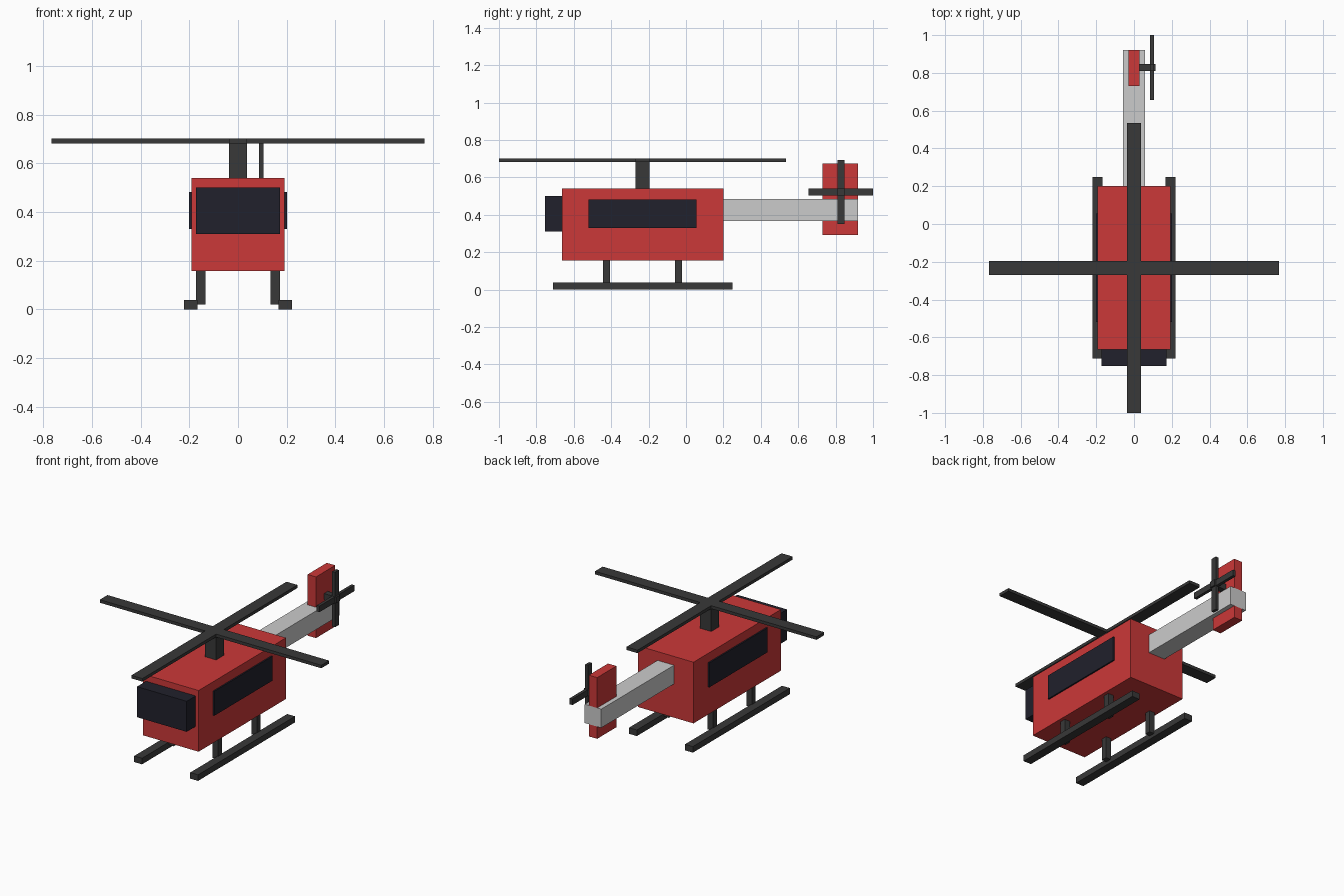
import bpy

if "Cube" in bpy.data.objects:
    bpy.data.objects.remove(bpy.data.objects["Cube"])


def material(name, rgb):
    mat = bpy.data.materials.new(name)
    mat.diffuse_color = (*rgb, 1)
    mat.use_nodes = True
    mat.node_tree.nodes["Principled BSDF"].inputs["Base Color"].default_value = mat.diffuse_color
    return mat


RED = material("red_paint", (0.6, 0.04, 0.04))
GLASS = material("dark_glass", (0.015, 0.015, 0.025))
DARK = material("dark_metal", (0.04, 0.04, 0.04))


def box(name, x, y, z, mat=None):
    """Box spanning the (min, max) ranges on each axis."""
    spans = (x, y, z)
    bpy.ops.mesh.primitive_cube_add(size=1, location=[(a + b) / 2 for a, b in spans])
    ob = bpy.context.object
    ob.name = name
    for v in ob.data.vertices:
        for i, (a, b) in enumerate(spans):
            v.co[i] *= b - a
    if mat:
        ob.data.materials.append(mat)
    return ob


def around(c, half):
    return (c - half, c + half)


# Cabin and windscreen
box("cabin", (-0.192, 0.192), (-0.664, 0.2), (0.157, 0.54), RED)
box("windscreen", (-0.172, 0.172), (-0.753, -0.6), (0.31, 0.501), GLASS)

# Tail boom and fin
box("tail_boom", (-0.057, 0.057), (0.15, 0.92), (0.368, 0.485))
box("tail_fin", (-0.029, 0.029), (0.73, 0.92), (0.292, 0.675), RED)

# Main rotor: mast and two crossed blades
RY = -0.233
box("rotor_mast", (-0.038, 0.038), around(RY, 0.038), (0.5, 0.69), DARK)
box("rotor_blade_long", (-0.038, 0.038), around(RY, 0.767), (0.683, 0.702), DARK)
box("rotor_blade_cross", (-0.767, 0.767), around(RY, 0.038), (0.683, 0.702), DARK)

# Tail rotor: hub and two crossed blades
TY, TZ = 0.828, 0.522
box("tail_rotor_hub", (0.02, 0.115), around(TY, 0.019), around(TZ, 0.019), DARK)
box("tail_blade_upright", (0.086, 0.105), around(TY, 0.019), around(TZ, 0.172), DARK)
box("tail_blade_level", (0.086, 0.105), around(TY, 0.172), around(TZ, 0.019), DARK)

# Side windows, skids and struts on both sides
for side, s in (("left", -1), ("right", 1)):
    def across(a, b):
        return tuple(sorted((s * a, s * b)))

    box(f"{side}_window", across(0.17, 0.201), (-0.52, 0.056), (0.33, 0.483), GLASS)
    box(f"{side}_skid", across(0.167, 0.221), (-0.711, 0.248), (0, 0.038), DARK)
    for end, y in (("front", -0.425), ("rear", -0.041)):
        box(f"{side}_{end}_strut", across(0.134, 0.172), around(y, 0.019), (0.02, 0.18), DARK)
